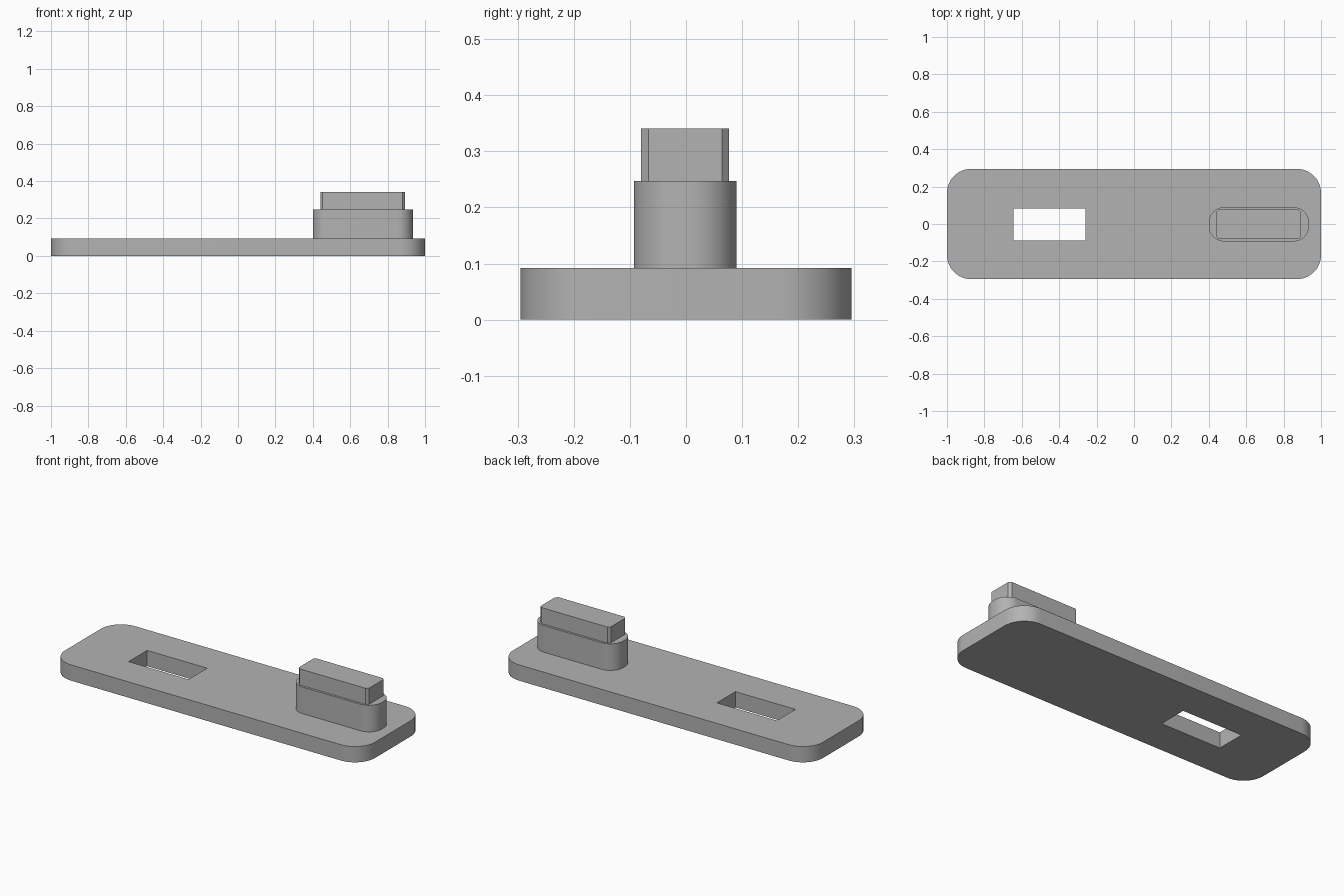
import bpy, bmesh, math

if "Cube" in bpy.data.objects:
    bpy.data.objects.remove(bpy.data.objects["Cube"], do_unlink=True)

# Single grey material
grey = bpy.data.materials.new("plain grey")
grey.use_nodes = True
colour = (0.45, 0.45, 0.45, 1)
grey.diffuse_color = colour
grey.node_tree.nodes["Principled BSDF"].inputs["Base Color"].default_value = colour


def slab(name, x, y, z, corner=0, segments=1):
    """Box between the given ranges with its upright edges rounded."""
    bm = bmesh.new()
    bmesh.ops.create_cube(bm, size=1)
    for v in bm.verts:
        v.co = [r[0] if c < 0 else r[1] for c, r in zip(v.co, (x, y, z))]
    if corner:
        upright = [e for e in bm.edges
                   if abs(e.verts[0].co.z - e.verts[1].co.z) > 0.001]
        bmesh.ops.bevel(bm, geom=upright, offset=corner, segments=segments,
                        profile=0.5, affect='EDGES')
    mesh = bpy.data.meshes.new(name)
    bm.to_mesh(mesh)
    bm.free()
    mesh.materials.append(grey)
    obj = bpy.data.objects.new(name, mesh)
    bpy.context.collection.objects.link(obj)
    return obj


def smooth(obj):
    bpy.ops.object.select_all(action='DESELECT')
    obj.select_set(True)
    bpy.context.view_layer.objects.active = obj
    bpy.ops.object.shade_smooth_by_angle(angle=math.radians(30))


# Base plate with rounded corners and a rectangular slot through it
plate = slab("base_plate", (-1, 1), (-0.295, 0.295), (0, 0.092), 0.13, 16)
cutter = slab("slot_cutter", (-0.645, -0.258), (-0.087, 0.084), (-0.1, 0.2))
cutter.hide_render = True
cutter.hide_viewport = True
cut = plate.modifiers.new("slot", 'BOOLEAN')
cut.operation = 'DIFFERENCE'
cut.solver = 'EXACT'
cut.object = cutter
bpy.context.view_layer.objects.active = plate
bpy.ops.object.modifier_apply(modifier=cut.name)
bpy.data.objects.remove(cutter, do_unlink=True)
smooth(plate)

# Raised boss with rounded ends
boss = slab("boss", (0.4, 0.935), (-0.093, 0.09), (0.09, 0.247), 0.082, 16)
smooth(boss)

# Chamfered key on top of the boss
slab("key", (0.44, 0.893), (-0.08, 0.077), (0.245, 0.341), 0.013)
